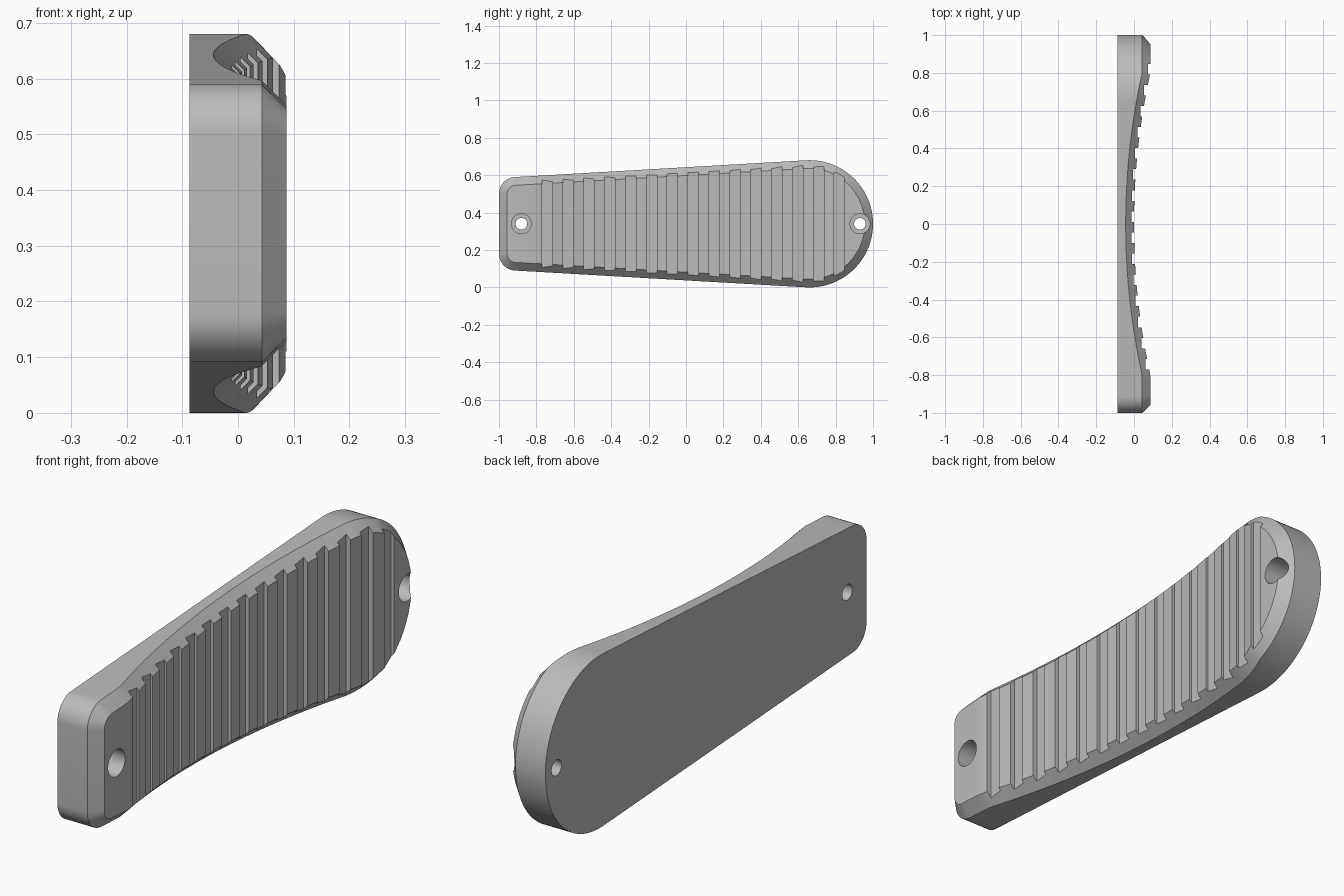
import bpy, bmesh
from math import pi, sin, cos, asin, radians
from mathutils import Matrix

if "Cube" in bpy.data.objects:
    bpy.data.objects.remove(bpy.data.objects["Cube"])

MID = 0.34        # height of the long axis
BACK = -0.087     # flat back face
CHAMFER = 0.044
FLAT = 0.8        # the hollow lies between -FLAT and FLAT
RADIUS = 3.72     # radius of the hollow


def front_x(y):
    """Depth of the hollowed front face at y."""
    y = min(abs(y), FLAT)
    return RADIUS - (RADIUS ** 2 - y * y) ** 0.5


def half_outline(inset):
    """Upper half of the tapered outline, narrow end to round end."""
    small, big = 0.09 - inset, 0.34 - inset
    tilt = pi / 2 + asin(0.0575)
    pts = []
    for i in range(13):
        a = pi + (tilt - pi) * i / 12
        pts.append((-0.91 + small * cos(a), 0.16 + small * sin(a)))
    start = pts[-1]
    end = (0.66 + big * cos(tilt), big * sin(tilt))
    for i in range(1, 60):
        t = i / 60
        pts.append(tuple(p + (q - p) * t for p, q in zip(start, end)))
    for i in range(41):
        a = tilt * (1 - i / 40)
        pts.append((0.66 + big * cos(a), big * sin(a)))
    return pts


def finish(bm, name):
    bmesh.ops.remove_doubles(bm, verts=bm.verts, dist=1e-5)
    bmesh.ops.recalc_face_normals(bm, faces=bm.faces)
    mesh = bpy.data.meshes.new(name)
    bm.to_mesh(mesh)
    bm.free()
    obj = bpy.data.objects.new(name, mesh)
    bpy.context.collection.objects.link(obj)
    return obj


# Grip plate: back outline, side wall, chamfer and hollowed face
bm = bmesh.new()
outer, inner = half_outline(0), half_outline(CHAMFER)
rings = []
for pts, depth in ((outer, lambda y: BACK),
                   (outer, lambda y: front_x(y) - CHAMFER),
                   (inner, front_x)):
    rings.append([[bm.verts.new((depth(y), y, MID + s * h)) for y, h in pts]
                  for s in (1, -1)])
for i in range(len(outer) - 1):
    for low, high in zip(rings, rings[1:]):
        for s in (0, 1):
            bm.faces.new((low[s][i], low[s][i + 1], high[s][i + 1], high[s][i]))
    for top, bottom in (rings[0], rings[-1]):
        bm.faces.new((top[i], top[i + 1], bottom[i + 1], bottom[i]))
for low, high in zip(rings, rings[1:]):
    bm.faces.new((low[0][0], low[1][0], high[1][0], high[0][0]))
plate = finish(bm, "grip_plate")

# Groove cutter: evenly spaced flat-bottomed slots across the face
bm = bmesh.new()
WIDTH = 0.0558
for k in range(15):
    y = -0.77 + WIDTH * (2 * k + 0.5)
    floor = front_x(y) - 0.014
    place = Matrix.Translation((floor + 0.1, y, MID)) @ Matrix.Diagonal((0.2, WIDTH, 1, 1))
    bmesh.ops.create_cube(bm, size=1, matrix=place)
grooves = finish(bm, "groove_cutter")


def hole_cutter(name, radius, x0, x1):
    bm = bmesh.new()
    for y in (-0.88, 0.93):
        place = Matrix.Translation(((x0 + x1) / 2, y, MID)) @ Matrix.Rotation(pi / 2, 4, 'Y')
        bmesh.ops.create_cone(bm, cap_ends=True, segments=40, radius1=radius,
                              radius2=radius, depth=x1 - x0, matrix=place)
    return finish(bm, name)


# Screw holes with wider recesses for the heads
cutters = [grooves,
           hole_cutter("screw_recess_cutter", 0.053, -0.03, 0.2),
           hole_cutter("screw_hole_cutter", 0.031, -0.2, 0.1)]
bpy.context.view_layer.objects.active = plate
for cutter in cutters:
    mod = plate.modifiers.new(cutter.name, 'BOOLEAN')
    mod.object = cutter
    mod.operation = 'DIFFERENCE'
    mod.solver = 'EXACT'
    bpy.ops.object.modifier_apply(modifier=mod.name)
for cutter in cutters:
    bpy.data.objects.remove(cutter)

# Plain grey finish
grey = bpy.data.materials.new("plain_grey")
grey.use_nodes = True
colour = (0.5, 0.5, 0.5, 1)
grey.diffuse_color = colour
grey.node_tree.nodes["Principled BSDF"].inputs["Base Color"].default_value = colour
plate.data.materials.clear()
plate.data.materials.append(grey)

bpy.ops.object.select_all(action='DESELECT')
plate.select_set(True)
bpy.ops.object.shade_smooth_by_angle(angle=radians(25))
